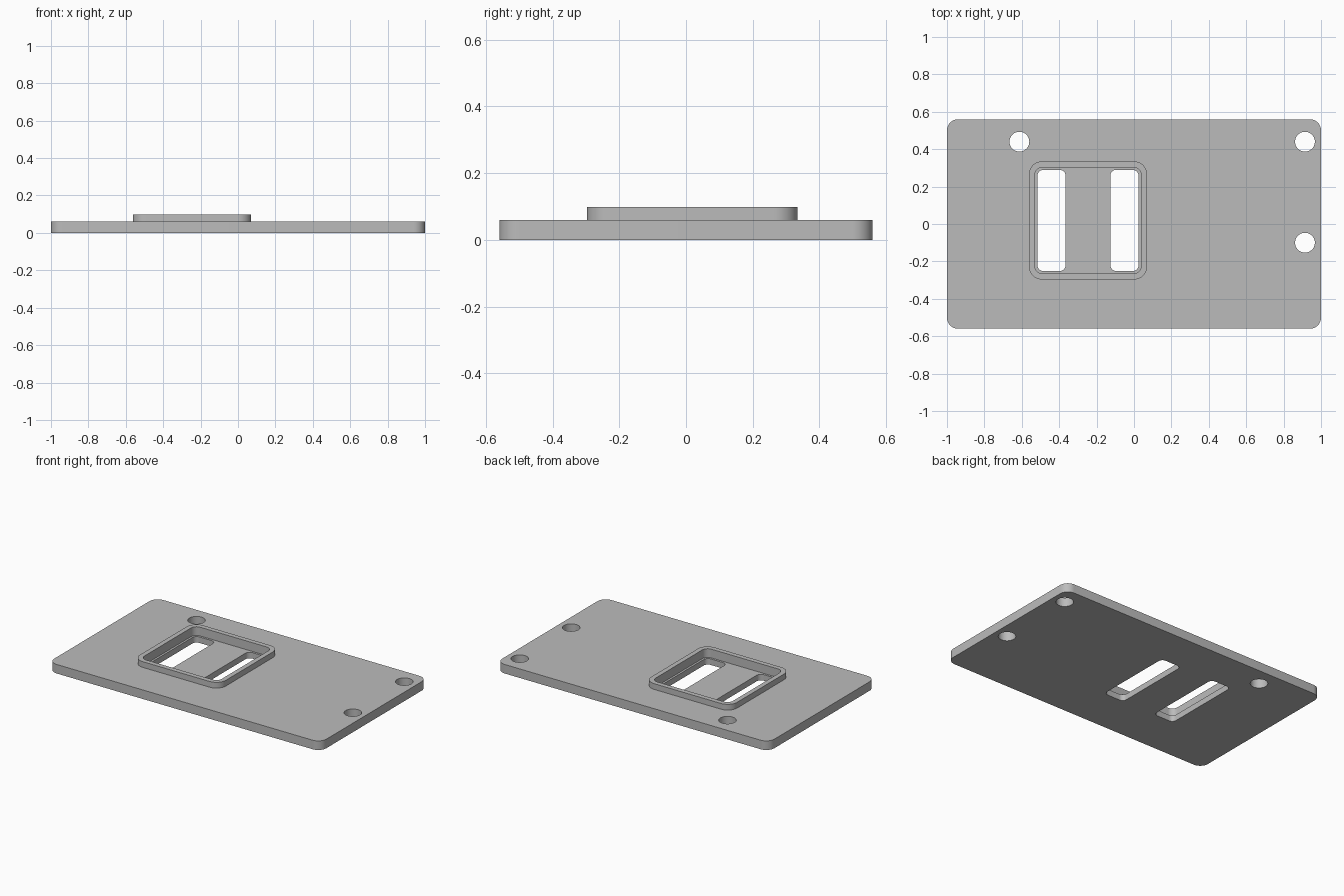
import bpy, bmesh, math

cube = bpy.data.objects.get("Cube")
if cube:
    bpy.data.objects.remove(cube, do_unlink=True)

grey = bpy.data.materials.new("plain_grey")
grey.use_nodes = True
colour = (0.5, 0.5, 0.5, 1)
grey.diffuse_color = colour
next(n for n in grey.node_tree.nodes
     if n.type == "BSDF_PRINCIPLED").inputs["Base Color"].default_value = colour


def rounded_prism(name, centre, half, radius, z0, z1, steps=10):
    """Upright block whose outline is a rectangle with rounded corners."""
    bm = bmesh.new()
    ring = []
    for corner, (sx, sy) in enumerate([(1, 1), (-1, 1), (-1, -1), (1, -1)]):
        for i in range(steps + 1):
            a = (corner + i / steps) * math.pi / 2
            x = centre[0] + sx * (half[0] - radius) + radius * math.cos(a)
            y = centre[1] + sy * (half[1] - radius) + radius * math.sin(a)
            ring.append(bm.verts.new((x, y, z0)))
    bmesh.ops.remove_doubles(bm, verts=ring, dist=1e-5)
    face = bm.faces.new([v for v in ring if v.is_valid])
    top = bmesh.ops.extrude_face_region(bm, geom=[face])["geom"]
    moved = [v for v in top if isinstance(v, bmesh.types.BMVert)]
    bmesh.ops.translate(bm, verts=moved, vec=(0, 0, z1 - z0))
    bmesh.ops.recalc_face_normals(bm, faces=bm.faces)
    mesh = bpy.data.meshes.new(name)
    bm.to_mesh(mesh)
    bm.free()
    mesh.materials.append(grey)
    obj = bpy.data.objects.new(name, mesh)
    bpy.context.collection.objects.link(obj)
    return obj


def select(obj):
    bpy.ops.object.select_all(action="DESELECT")
    obj.select_set(True)
    bpy.context.view_layer.objects.active = obj


def cut(obj, cutter):
    select(obj)
    mod = obj.modifiers.new("cut", "BOOLEAN")
    mod.operation = "DIFFERENCE"
    mod.solver = "EXACT"
    mod.object = cutter
    bpy.ops.object.modifier_apply(modifier=mod.name)
    bpy.data.objects.remove(cutter, do_unlink=True)


PLATE_TOP, RIM_TOP, FLOOR = 0.06, 0.098, 0.04
FRAME = (-0.246, 0.019)


def pocket():
    return rounded_prism("pocket_cutter", FRAME, (0.284, 0.284), 0.04, FLOOR, 0.2)


# Base plate with the shallow pocket inside the rim
plate = rounded_prism("base_plate", (0, 0), (1, 0.56), 0.06, 0, PLATE_TOP)
cut(plate, pocket())

# Two long slots either side of the middle bar
for side in (-1, 1):
    cut(plate, rounded_prism("slot_cutter", (FRAME[0] + side * 0.195, FRAME[1]),
                             (0.075, 0.27), 0.03, -0.1, 0.2))

# Round mounting holes
for spot in [(-0.613, 0.44), (0.914, 0.44), (0.914, -0.1)]:
    cut(plate, rounded_prism("hole_cutter", spot, (0.053, 0.053), 0.053, -0.1, 0.2))

# Raised rim
rim = rounded_prism("raised_rim", FRAME, (0.316, 0.316), 0.07, PLATE_TOP, RIM_TOP)
cut(rim, pocket())

for part in (plate, rim):
    select(part)
    bpy.ops.object.shade_smooth_by_angle(angle=math.radians(30))
